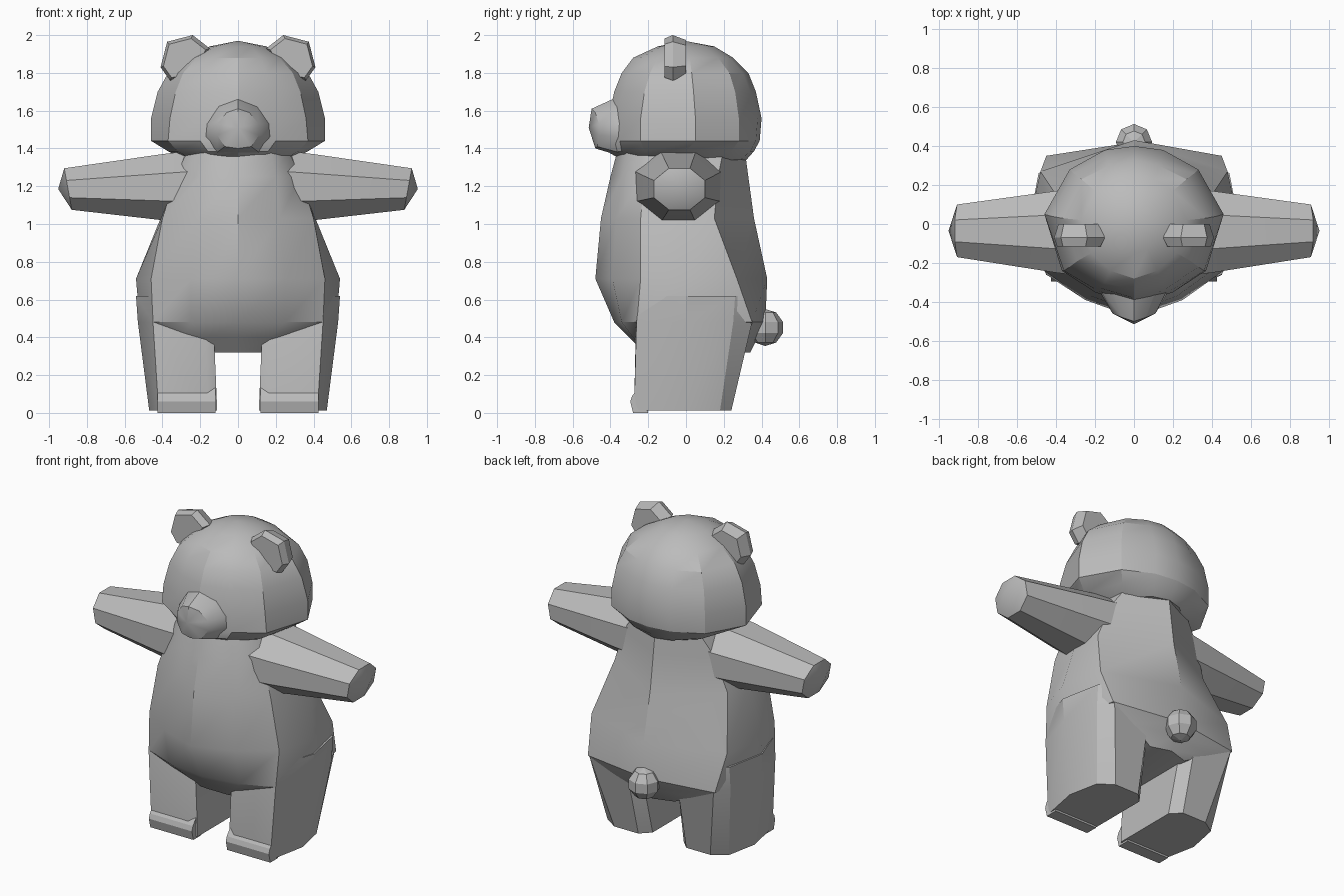
import bpy, bmesh, math
from mathutils import Vector

if "Cube" in bpy.data.objects:
    bpy.data.objects.remove(bpy.data.objects["Cube"])

grey = bpy.data.materials.new("soft_grey")
grey.diffuse_color = (0.5, 0.5, 0.5, 1)
grey.use_nodes = True
grey.node_tree.nodes["Principled BSDF"].inputs["Base Color"].default_value = grey.diffuse_color


def finish(name, bm, angle):
    bmesh.ops.recalc_face_normals(bm, faces=bm.faces)
    mesh = bpy.data.meshes.new(name)
    bm.to_mesh(mesh)
    bm.free()
    mesh.materials.append(grey)
    ob = bpy.data.objects.new(name, mesh)
    bpy.context.collection.objects.link(ob)
    bpy.ops.object.select_all(action='DESELECT')
    ob.select_set(True)
    bpy.context.view_layer.objects.active = ob
    if angle:
        bpy.ops.object.shade_smooth_by_angle(angle=math.radians(angle))
    return ob


def loft(name, rings, tip=None, angle=25, sx=1):
    """Skin a list of equal-length rings; close the ends, or end in a tip point."""
    bm = bmesh.new()
    rows = [[bm.verts.new((p[0] * sx, p[1], p[2])) for p in r] for r in rings]
    n = len(rows[0])
    for a, b in zip(rows, rows[1:]):
        for i in range(n):
            j = (i + 1) % n
            bm.faces.new((a[i], a[j], b[j], b[i]))
    bm.faces.new(rows[0])
    if tip:
        t = bm.verts.new((tip[0] * sx, tip[1], tip[2]))
        for i in range(n):
            bm.faces.new((rows[-1][i], rows[-1][(i + 1) % n], t))
    else:
        bm.faces.new(rows[-1])
    return finish(name, bm, angle)


def mirrored(half, z):
    """Front-to-back half outline to a full level ring."""
    other = [(-x, y) for x, y in reversed(half) if x > 0]
    return [(x, y, z) for x, y in half + other]


# Body: front centre, front bulge, front corner, side, back corner, back centre
body = [
    (0.32, [(0, -.22), (.08, -.22), (.13, -.21), (.14, 0), (.13, .3), (0, .34)]),
    (0.40, [(0, -.30), (.17, -.28), (.29, -.24), (.32, 0), (.29, .33), (0, .38)]),
    (0.48, [(0, -.38), (.25, -.34), (.45, -.26), (.52, 0), (.45, .35), (0, .42)]),
    (0.71, [(0, -.48), (.25, -.39), (.46, -.24), (.54, 0), (.48, .27), (0, .43)]),
    (1.03, [(0, -.45), (.22, -.37), (.40, -.24), (.41, -.05), (.40, .15), (0, .36)]),
    (1.25, [(0, -.40), (.20, -.34), (.33, -.22), (.35, -.05), (.32, .17), (0, .33)]),
    (1.40, [(0, -.36), (.17, -.31), (.26, -.2), (.28, -.05), (.22, .2), (0, .31)]),
]
loft("body", [mirrored(h, z) for z, h in body], angle=35)

# Head: same order, with wide cheeks
head = [
    (1.34, [(0, -.34), (.12, -.3), (.24, -.19), (.28, 0), (.22, .19), (.1, .29), (0, .32)]),
    (1.385, [(0, -.42), (.16, -.34), (.32, -.22), (.37, 0), (.29, .24), (.13, .34), (0, .36)]),
    (1.44, [(0, -.42), (.2, -.35), (.37, -.24), (.46, .05), (.33, .28), (.15, .37), (0, .39)]),
    (1.56, [(0, -.41), (.19, -.34), (.36, -.24), (.46, .05), (.33, .28), (.15, .38), (0, .40)]),
    (1.70, [(0, -.38), (.17, -.33), (.33, -.22), (.425, .04), (.31, .26), (.14, .34), (0, .37)]),
    (1.80, [(0, -.34), (.15, -.3), (.29, -.19), (.37, .03), (.27, .23), (.13, .3), (0, .33)]),
    (1.88, [(0, -.28), (.12, -.24), (.22, -.15), (.27, .02), (.2, .17), (.1, .23), (0, .25)]),
    (1.94, [(0, -.15), (.07, -.13), (.12, -.08), (.15, 0), (.11, .09), (.06, .13), (0, .15)]),
]
loft("head", [mirrored(h, z) for z, h in head], tip=(0, -.01, 1.97), angle=22)

# Muzzle: lofted forwards out of the face


def snout_ring(rows):
    return rows + [(-x, y, z) for x, y, z in reversed(rows) if x > 0]


loft("muzzle", [
    snout_ring([(0, -.3, 1.68), (.11, -.29, 1.64), (.18, -.28, 1.54),
                (.2, -.28, 1.45), (.13, -.3, 1.37), (0, -.3, 1.36)]),
    snout_ring([(0, -.39, 1.66), (.1, -.37, 1.62), (.17, -.34, 1.53),
                (.18, -.34, 1.46), (.11, -.36, 1.38), (0, -.38, 1.37)]),
    snout_ring([(0, -.50, 1.61), (.06, -.48, 1.59), (.11, -.46, 1.53),
                (.11, -.46, 1.47), (.07, -.47, 1.41), (0, -.48, 1.40)]),
], tip=(0, -.515, 1.51), angle=38)

for side, sx in (("right", 1), ("left", -1)):
    # Leg with a flat outer front, swelling into the hip
    leg = []
    for z, pts in (
        (0.012, [(.11, -.25), (.16, -.275), (.42, -.275), (.47, -.02), (.43, .18), (.34, .24), (.17, .24), (.11, .18)]),
        (0.48, [(.13, -.25), (.17, -.265), (.45, -.262), (.53, 0), (.49, .25), (.44, .35), (.18, .35), (.13, .28)]),
        (0.62, [(.13, -.2), (.17, -.22), (.455, -.245), (.54, 0), (.49, .26), (.44, .3), (.18, .3), (.13, .2)]),
    ):
        leg.append([(x, y, z) for x, y in pts])
    loft(side + "_leg", leg, sx=sx, angle=25)

    # Toe ledge across the front of the foot
    loft(side + "_toe", [
        [(x, -.2, .0), (x, -.28, .0), (x, -.295, .06), (x, -.285, .09), (x, -.25, .135), (x, -.2, .135)]
        for x in (.12, .425)], sx=sx, angle=0)

    # Arm: octagon tapering to a slightly domed paw
    arm = []
    for x, cy, cz, ry, rz in ((.24, -.04, 1.2, .23, .19), (.4, -.04, 1.195, .21, .175), (.9, -.035, 1.185, .135, .11)):
        ring = []
        for k in range(8):
            a = math.radians(22.5 + 45 * k)
            y, z = math.cos(a) / .924, math.sin(a) / .924
            ring.append((x + (.02 * z if x > .8 else 0), cy + ry * y, cz + rz * z))
        arm.append(ring)
    loft(side + "_arm", arm, tip=(.952, -.035, 1.185), sx=sx, angle=22)

    # Ear: thick slab, narrower at its rear face
    outline = [(.15, 1.93), (.24, 2.0), (.375, 1.965), (.41, 1.83), (.36, 1.76), (.24, 1.78)]
    c = Vector((.3, 1.87))
    rings = []
    for y, s in ((-.115, .86), (-.07, 1.0), (.0, .8)):
        rings.append([(c.x + (px - c.x) * s, y, c.y + (pz - c.y) * s) for px, pz in outline])
    loft(side + "_ear", rings, sx=sx, angle=0)

# Tail: faceted ball
bm = bmesh.new()
bmesh.ops.create_uvsphere(bm, u_segments=8, v_segments=5, radius=.098)
bmesh.ops.translate(bm, verts=bm.verts, vec=(0, .42, .452))
finish("tail", bm, 0)
